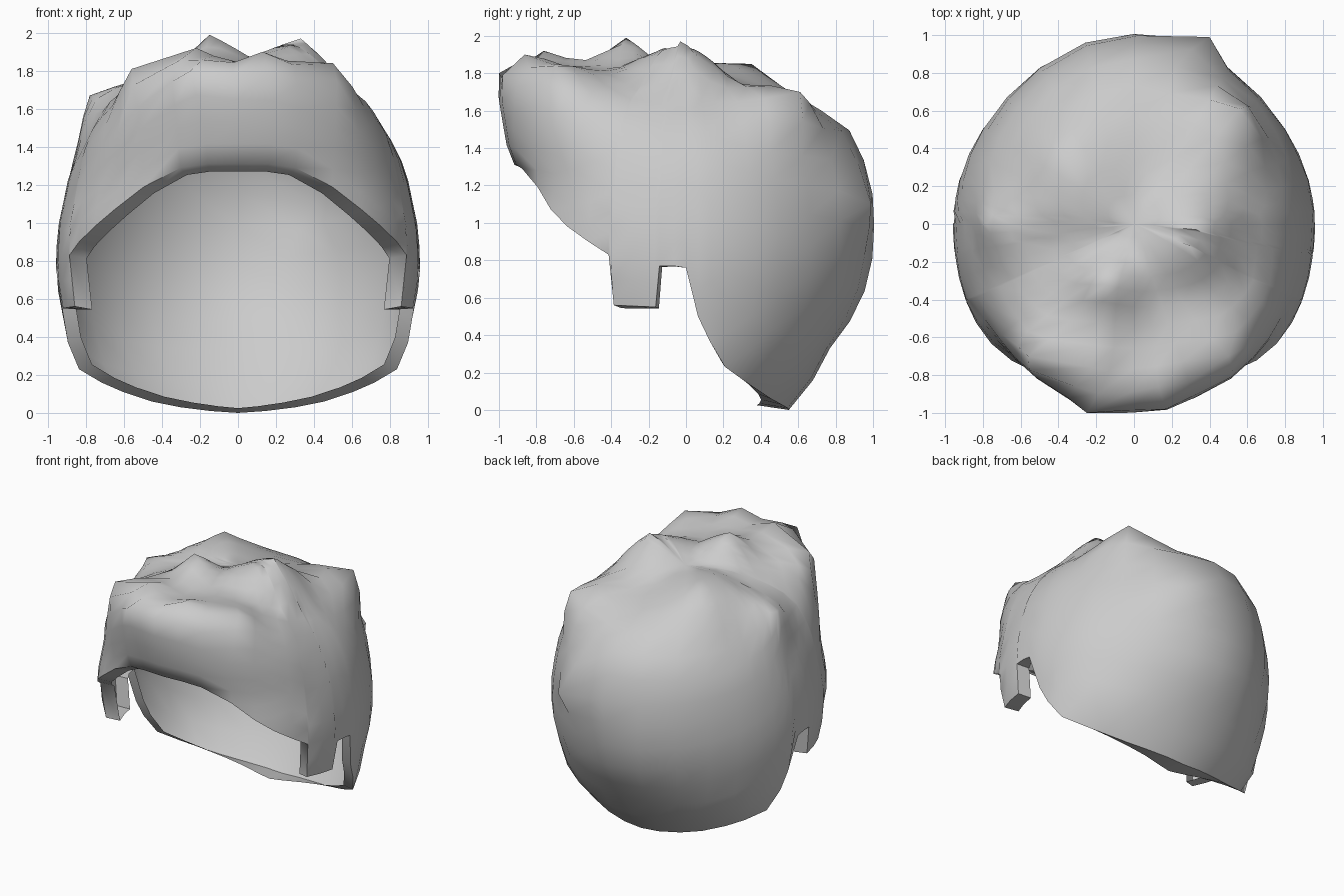
import bpy, bmesh, math
from mathutils import Vector

if "Cube" in bpy.data.objects:
    bpy.data.objects.remove(bpy.data.objects["Cube"])

C = Vector((0, 0, 1))          # centre that all hair columns radiate from
RINGS = 15

# Head profiles (horizontal radius, height from centre), hem to crown
FRONT = [(.88, .2), (.92, .32), (.97, .45), (.98, .65), (.94, .77), (.75, .83), (.45, .83), (0, .8)]
SIDE = [(.87, -.78), (.92, -.5), (.955, -.15), (.92, .1), (.85, .35), (.68, .6), (.48, .74), (0, .8)]
BACK = [(.55, -1), (.77, -.67), (.95, -.38), (1, .07), (.89, .48), (.62, .65), (.35, .71), (0, .8)]

# Hem: (angle from the front, height) including sideburn and ear notch
HEM = [(0, 1.31), (10, 1.31), (19, 1.29), (32, 1.19), (42, 1.07), (50, .98), (58, .9), (65, .83),
       (65.8, .56), (73, .555), (80, .55), (81.5, .77), (86, .77), (90, .76), (94, .5), (98, .37),
       (104, .23), (113, .16), (122, .11), (135, .06), (149, .03), (165, .01), (180, 0)]

# Tuft tips (x, y, z, reach)
TUFTS = [(-.15, -.32, 1.99, .24), (.33, -.03, 1.97, .34), (-.22, -.76, 1.92, .22),
         (.12, -.84, 1.9, .22), (.5, -.7, 1.84, .26), (-.56, -.7, 1.81, .26),
         (-.25, -1, 1.8, .25), (.17, -.98, 1.79, .25), (-.78, 0, 1.67, .3),
         (.56, .61, 1.7, .32), (-.36, .35, 1.85, .4), (.4, .99, 1.1, .3)]


def lerp_table(table, x):
    if x <= table[0][0]:
        return table[0][1]
    for (a, u), (b, v) in zip(table, table[1:]):
        if x <= b:
            return u + (v - u) * (x - a) / (b - a)
    return table[-1][1]


def polar(profile):
    return [(math.atan2(z, r), math.hypot(r, z)) for r, z in profile]


PF, PS, PB = polar(FRONT), polar(SIDE), polar(BACK)


def radius(phi, e):
    front = math.cos(phi) > 0
    w = math.cos(phi) ** 2
    r = w * lerp_table(PF if front else PB, e) + (1 - w) * lerp_table(PS, e)
    # Squarer front corners, slightly flatter back corners
    corner = math.sin(2 * phi) ** 2 * max(0, math.cos(e * 1.6))
    return r * (1 + (.065 if front else -.03) * corner)


def point(phi, e):
    r = radius(phi, e)
    return C + Vector((math.sin(phi) * math.cos(e), -math.cos(phi) * math.cos(e), math.sin(e))) * r


def hem_elevation(phi, z):
    lo, hi = -1.3, 1.0
    for _ in range(30):
        mid = (lo + hi) / 2
        if point(phi, mid).z < z:
            lo = mid
        else:
            hi = mid
    return lo


# Columns all the way round, mirrored left and right
columns = HEM + [(360 - a, z) for a, z in HEM[-2:0:-1]]
bm = bmesh.new()
grid, lips = [], []
for a, z in columns:
    phi = math.radians(a)
    e0 = hem_elevation(phi, z)
    col = [bm.verts.new(point(phi, e0 + (math.pi / 2 - e0) * i / RINGS)) for i in range(RINGS)]
    # Hem turned inwards as a lip
    p = col[0].co
    flat = Vector((p.x, p.y, 0)).normalized()
    c = math.cos(phi)
    depth = .1 if c > .1 else .07 + .1 * c ** 4
    rise = -.04 * c if c > 0 else .025
    lips.append(bm.verts.new(p - flat * depth + Vector((0, 0, rise))))
    grid.append(col)
crown = bm.verts.new(C + Vector((0, 0, .8)))

# Pull the tufts out of the cap
surface = [v for col in grid for v in col[2:]] + [crown]
for x, y, z, reach in TUFTS:
    tip = Vector((x, y, z))
    near = min(surface, key=lambda v: (v.co - tip).length)
    origin = near.co.copy()
    pull = tip - origin
    for v in surface:
        d = (v.co - origin).length
        if d < reach:
            v.co += pull * (1 - d / reach)

# Skin the columns
n = len(grid)
for j in range(n):
    a, b = grid[j], grid[(j + 1) % n]
    bm.faces.new((lips[j], lips[(j + 1) % n], b[0], a[0]))
    for i in range(RINGS - 1):
        bm.faces.new((a[i], b[i], b[i + 1], a[i + 1]))
    bm.faces.new((a[-1], b[-1], crown))
bmesh.ops.recalc_face_normals(bm, faces=bm.faces)
if sum(f.normal.dot(f.calc_center_median() - C) for f in bm.faces) < 0:
    bmesh.ops.reverse_faces(bm, faces=bm.faces)

mesh = bpy.data.meshes.new("hair_cap")
bm.to_mesh(mesh)
bm.free()
hair = bpy.data.objects.new("hair_cap", mesh)
bpy.context.collection.objects.link(hair)
bpy.context.view_layer.objects.active = hair
hair.select_set(True)
bpy.ops.object.shade_smooth_by_angle(angle=math.radians(60))
